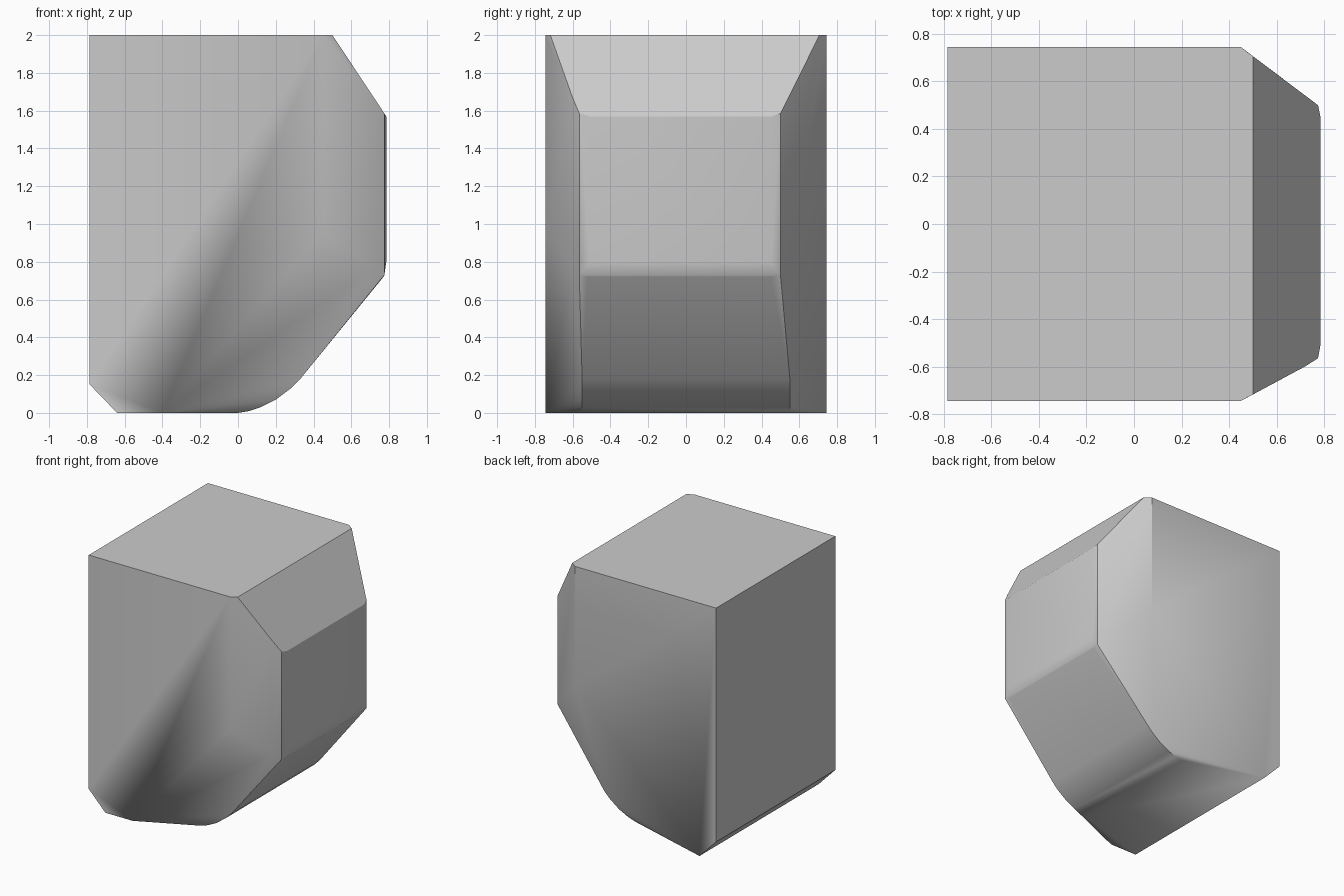
import bpy, bmesh, math

if "Cube" in bpy.data.objects:
    bpy.data.objects.remove(bpy.data.objects["Cube"])

W = 0.745                      # half depth of the block
TOP_SLOPE = (2.0 - 1.57) / 0.285


def slope_z(x):
    """Height of the sloping upper face at x."""
    return 2.0 - (x - 0.5) * TOP_SLOPE


points = []

# Square back of the block with chamfered lower edge, plus the top edge
for y in (-W, W):
    points += [(-0.785, y, 2), (-0.785, y, 0.15), (-0.64, y, 0), (0.45, y, 2)]
points += [(0.5, -0.718, 2), (0.5, 0.707, 2)]

# Lower corners of the two side faces
points += [(0.45, -W, 0.95), (-0.4, -W, 0), (0.45, W, 1.04)]

# Nose: vertical columns (x, y, lower z) cut off by the upper slope
for x, y, low in ((0.785, -0.51, 0.80), (0.785, 0.45, 0.80),
                  (0.775, -0.565, 0.73), (0.775, 0.50, 0.73),
                  (0.72, -0.60, 0.77)):
    points += [(x, y, low), (x, y, slope_z(x))]

# Rounded underside strip
for x, z in ((0.0, 0.0), (0.06, 0.01), (0.12, 0.03), (0.2, 0.07),
             (0.28, 0.13), (0.33, 0.18)):
    points += [(x, -0.55, z), (x, 0.55, z)]
points += [(0.77, -0.52, 0.72), (0.77, 0.45, 0.72)]

# Skin the corners into one faceted solid
bm = bmesh.new()
for p in points:
    bm.verts.new(p)
hull = bmesh.ops.convex_hull(bm, input=bm.verts[:])
bmesh.ops.delete(bm, geom=[v for v in bm.verts if not v.link_faces], context='VERTS')
bmesh.ops.dissolve_limit(bm, angle_limit=math.radians(1), verts=bm.verts[:], edges=bm.edges[:])
bmesh.ops.recalc_face_normals(bm, faces=bm.faces[:])

mesh = bpy.data.meshes.new("chamfered_block")
bm.to_mesh(mesh)
bm.free()
block = bpy.data.objects.new("chamfered_block", mesh)
bpy.context.collection.objects.link(block)

# Soft shading across shallow facets, crisp main edges
bpy.context.view_layer.objects.active = block
block.select_set(True)
bpy.ops.object.shade_smooth_by_angle(angle=math.radians(30))
